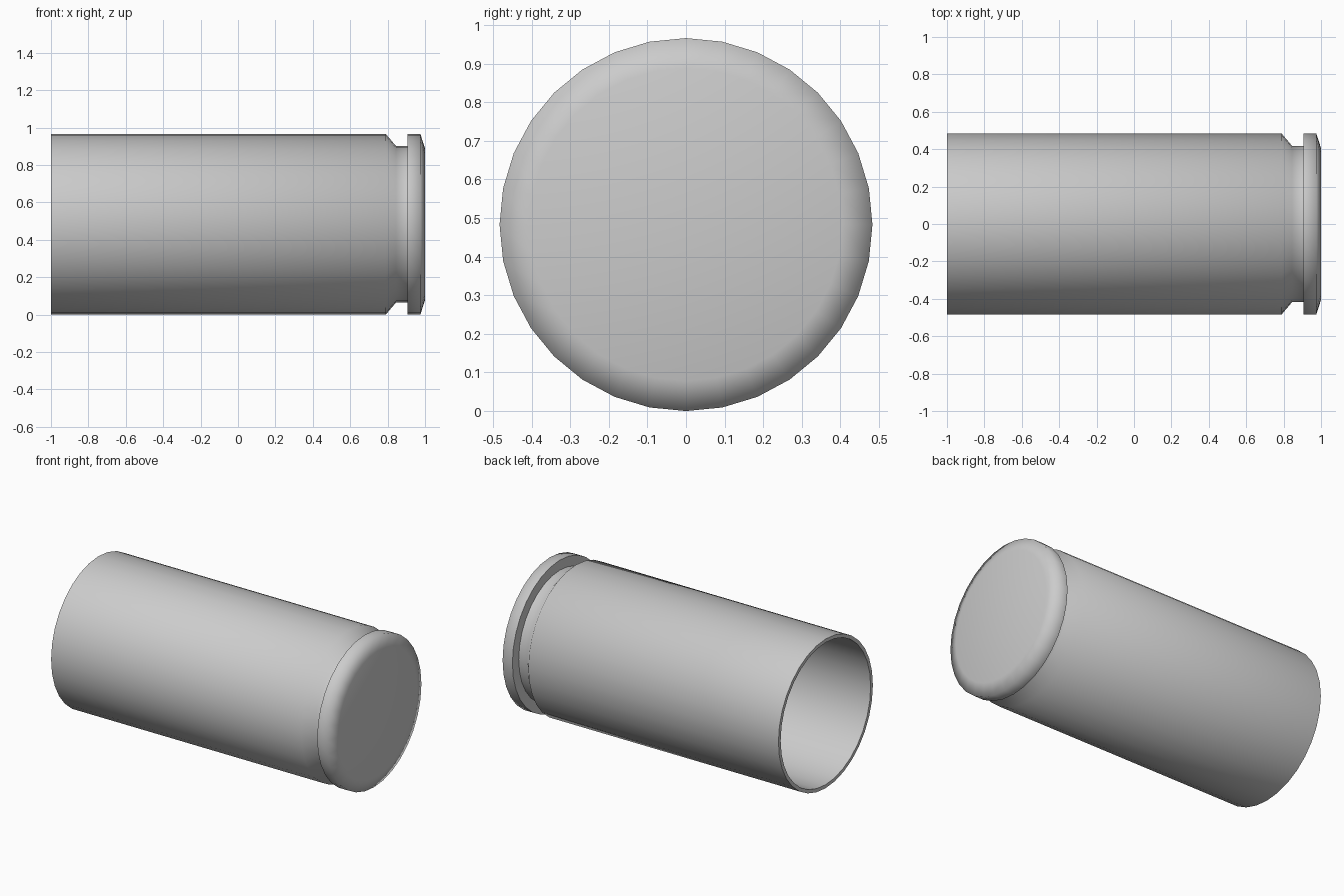
import bpy, bmesh, math

if "Cube" in bpy.data.objects:
    bpy.data.objects.remove(bpy.data.objects["Cube"])

SIDES = 32
R = 0.483

# Lathe profile (x along the axis, radius): inner floor, bore, mouth, body, groove, rim, base
profile = [
    (0.79, 0.455), (-1.0, 0.46), (-1.0, R), (0.79, R), (0.845, 0.418),
    (0.905, 0.418), (0.905, R), (0.975, R), (1.0, 0.405),
]

bm = bmesh.new()
rings = []
for x, r in profile:
    ring = []
    for i in range(SIDES):
        a = 2 * math.pi * i / SIDES
        ring.append(bm.verts.new((x, r * math.cos(a), R + r * math.sin(a))))
    rings.append(ring)

# Walls between neighbouring rings
for a, b in zip(rings, rings[1:]):
    for i in range(SIDES):
        j = (i + 1) % SIDES
        bm.faces.new((a[i], a[j], b[j], b[i]))

# Closed inner floor and flat base
bm.faces.new(rings[0])
bm.faces.new(rings[-1])
bmesh.ops.recalc_face_normals(bm, faces=bm.faces[:])

mesh = bpy.data.meshes.new("hollow_casing")
bm.to_mesh(mesh)
bm.free()
casing = bpy.data.objects.new("hollow_casing", mesh)
bpy.context.collection.objects.link(casing)

# Smooth sides, crisp mouth and rim underside
bpy.context.view_layer.objects.active = casing
casing.select_set(True)
bpy.ops.object.shade_smooth_by_angle(angle=math.radians(78))
